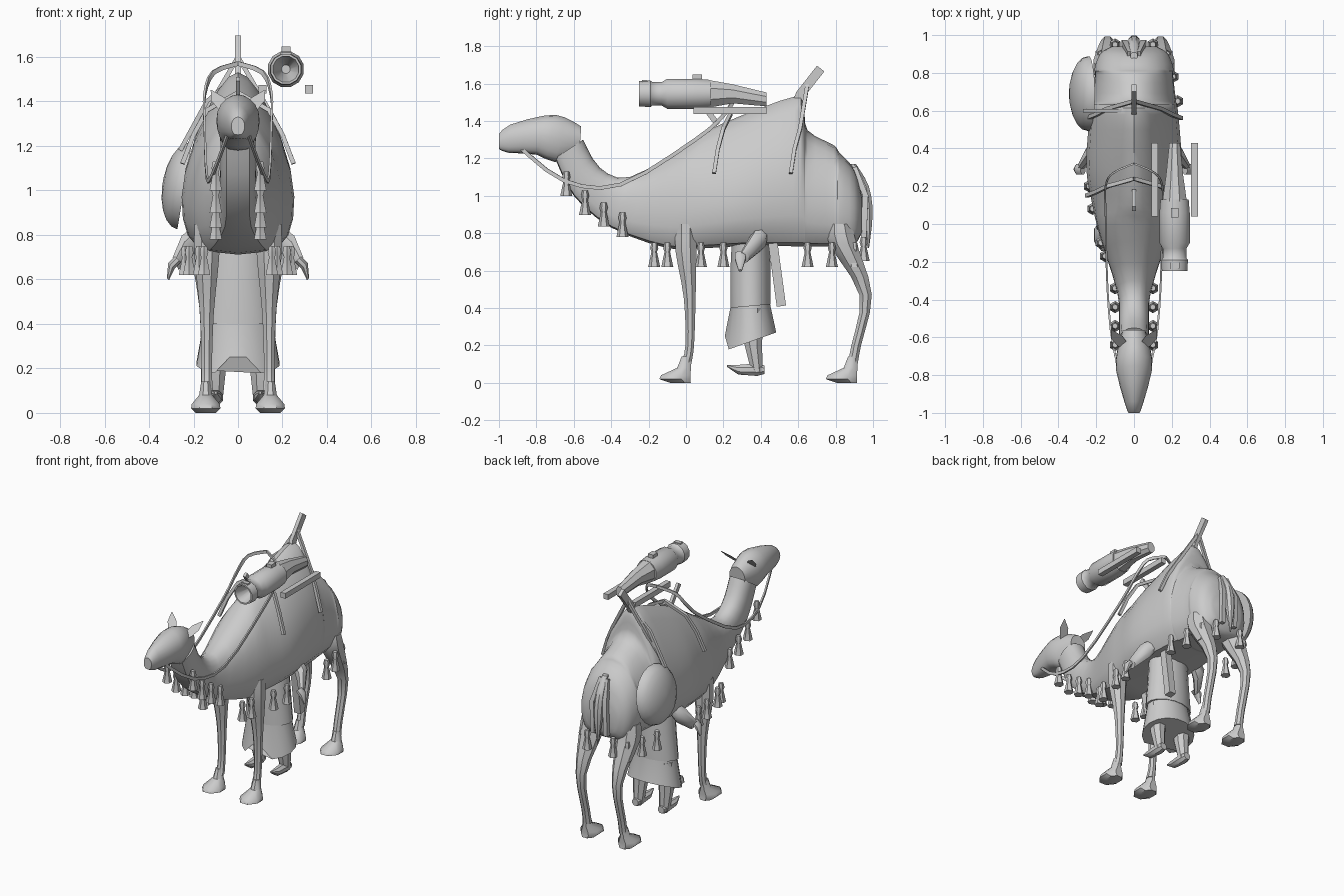
import bpy, bmesh, math
from mathutils import Vector

if "Cube" in bpy.data.objects:
    bpy.data.objects.remove(bpy.data.objects["Cube"])

colour = (0.6, 0.6, 0.6, 1)
grey = bpy.data.materials.new("plain_grey")
grey.use_nodes = True
grey.diffuse_color = colour
grey.node_tree.nodes["Principled BSDF"].inputs["Base Color"].default_value = colour

ACROSS, ALONG, UP = Vector((1, 0, 0)), Vector((0, 1, 0)), Vector((0, 0, 1))


def loft(name, rings, smooth_angle=40):
    """Skin a list of equal-sized rings and cap both ends."""
    mesh_data = bmesh.new()
    rows = [[mesh_data.verts.new(point) for point in ring] for ring in rings]
    for lower, upper in zip(rows, rows[1:]):
        for i in range(len(lower)):
            mesh_data.faces.new((lower[i - 1], lower[i], upper[i], upper[i - 1]))
    mesh_data.faces.new(rows[0])
    mesh_data.faces.new(rows[-1])
    bmesh.ops.recalc_face_normals(mesh_data, faces=mesh_data.faces)
    mesh = bpy.data.meshes.new(name)
    mesh_data.to_mesh(mesh)
    mesh_data.free()
    mesh.materials.append(grey)
    part = bpy.data.objects.new(name, mesh)
    bpy.context.collection.objects.link(part)
    bpy.ops.object.select_all(action="DESELECT")
    part.select_set(True)
    bpy.context.view_layer.objects.active = part
    bpy.ops.object.shade_smooth_by_angle(angle=math.radians(smooth_angle))
    return part


def smoothed(rows, steps=3):
    """Insert rows along a smooth curve through the given rows."""
    rows = [Vector(row) for row in rows]
    result = []
    for i, (start, end) in enumerate(zip(rows, rows[1:])):
        before = rows[max(i - 1, 0)]
        after = rows[min(i + 2, len(rows) - 1)]
        leave, arrive = (end - before) / 2, (after - start) / 2
        for step in range(steps):
            t = step / steps
            ease = t * t * (3 - 2 * t)
            result.append(start.lerp(end, ease) + leave * t * (1 - t) ** 2
                          - arrive * t * t * (1 - t))
    return result + [rows[-1]]


def ellipse(centre, half_width, half_depth, sides=8):
    angles = [math.tau * (i + 0.5) / sides for i in range(sides)]
    return [Vector(centre) + half_width * math.cos(a) + half_depth * math.sin(a) for a in angles]


def limb(name, x, rows, depth=ALONG, sides=8):
    """Round part from rows of y, z and radius, level unless depth is turned."""
    return loft(name, [ellipse((x, y, z), ACROSS * r, depth * r, sides) for y, z, r in rows])


def strap(name, path, width, thickness, reference=UP):
    """Flat band along a path."""
    path = [Vector(point) for point in path]
    rings = []
    for i, point in enumerate(path):
        tangent = path[min(i + 1, len(path) - 1)] - path[max(i - 1, 0)]
        side = tangent.cross(reference).normalized()
        face = side.cross(tangent).normalized() * width / 2
        side *= thickness / 2
        rings.append([point + side + face, point - side + face,
                      point - side - face, point + side - face])
    return loft(name, rings, 30)


def box(name, centre, width, length, height):
    centre, reach = Vector(centre), ALONG * length / 2
    across, up = ACROSS * width / 2, UP * height / 2
    corners = (across + up, across - up, -across - up, up - across)
    return loft(name, [[centre + end + c for c in corners] for end in (-reach, reach)], 30)


def section(bottom_y, bottom_z, top_y, top_z, half, taper, drape=.35):
    """Symmetric outline that narrows upwards by the taper; low drape squares the hem."""
    ring = []
    for i in range(20):
        angle = math.tau * i / 20
        height = (1 - math.cos(angle)) / 2
        swell = math.copysign(abs(math.sin(angle)) ** (drape + height / 2), math.sin(angle))
        ring.append((half * swell * (1 - taper * height ** 2),
                     bottom_y + (top_y - bottom_y) * height,
                     bottom_z + (top_z - bottom_z) * height))
    return ring


# Draped neck, body and saddle hump with a stepped rear edge
loft("draped_body", [section(*row) for row in smoothed((
    (-.7, 1.2, -.55, 1.3, .08, 0),
    (-.6, 1, -.46, 1.15, .08, 0),
    (-.4, .83, -.3, 1.1, .09, 0),
    (-.1, .72, 0, 1.27, .19, .2),
    (.1, .72, .1, 1.34, .24, .5),
    (.3, .73, .3, 1.43, .28, .6),
    (.57, .73, .58, 1.53, .26, .6),
    (.63, .73, .63, 1.48, .25, .6),
    (.65, .73, .65, 1.35, .24, .4),
    (.79, .73, .79, 1.27, .22, .3),
    (.82, .73, .82, 1.23, .22, .2),
    (.9, .74, .9, 1.14, .19, .2),
    (.94, .8, .94, 1, .12, 0)))])

# Head
loft("head", [section(*row, 0, .6) for row in smoothed((
    (-.57, 1.23, -.56, 1.37, .06),
    (-.7, 1.18, -.65, 1.42, .09),
    (-.8, 1.22, -.75, 1.43, .095),
    (-.95, 1.23, -.94, 1.38, .05),
    (-1, 1.25, -1, 1.33, .03)), 2)])


def foot(name, x, heel):
    """Flat pad spreading forward from the heel."""
    loft(name, [ellipse((x, heel - spread, z), ACROSS * spread * .8, ALONG * spread)
                for z, spread in ((.14, .028), (.08, .04), (.04, .085), (.02, .09), (0, .06))])


def tassel(name, x, y, top):
    limb(name, x, [(y, top - drop, radius) for drop, radius in (
        (0, .015), (.03, .022), (.05, .015), (.13, .032))], sides=6)


for side, s in (("left", 1), ("right", -1)):
    # Ears
    loft(side + "_ear", [ellipse((s * x, y, z), ACROSS * r, (ALONG + UP) * r / 2)
                         for x, y, z, r in ((.06, -.64, 1.37, .03), (.09, -.6, 1.41, .033),
                                            (.12, -.56, 1.45, .003))])

    # Animal legs
    limb(side + "_front_leg", s * .14, smoothed((
        (0, .85, .06), (0, .7, .06), (.02, .45, .034), (.02, .2, .025), (0, .1, .03))))
    limb(side + "_hind_leg", s * .14, smoothed((
        (.82, .85, .07), (.84, .74, .08), (.96, .47, .036), (.91, .2, .028), (.89, .1, .03))))
    foot(side + "_front_foot", s * .145, .03)
    foot(side + "_hind_foot", s * .145, .92)

    # Reins run from the mouth to a round arch over the saddle
    strap(side + "_rein", smoothed([(s * x, y, z) for x, y, z in (
        (.04, -.9, 1.27), (.11, -.65, 1.08), (.14, -.35, 1.06), (.15, .05, 1.3),
        (.15, .2, 1.43), (.11, .27, 1.53), (0, .32, 1.57))]), .02, .01)

    # Tassels along the neck, the curved hem and the rump
    for i in range(4):
        tassel(f"{side}_neck_tassel_{i}", s * .1, -.64 + i * .1, 1.13 - .22 * (i / 3) ** .7)
    for i, y in enumerate((-.17, -.1, .08, .2, .65, .78, .9)):
        tassel(f"{side}_hem_tassel_{i}", s * (.25 - .3 * (y - .4) ** 2), y, .75)
    tassel(side + "_rump_tassel", s * .1, .95, .78)

    # Saddle girths
    for place, y, top in (("front", .17, 1.44), ("rear", .58, 1.6)):
        strap(f"{side}_{place}_girth", [(0, y + .07, top), (s * .14, y + .03, 1.36),
                                        (s * .2, y, 1.25), (s * .25, y - .02, 1.12)],
              .02, .02, ALONG)

    # Rider arms with curled hands
    loft(side + "_arm", [ellipse((s * x, y, z), ALONG * r, (UP + ACROSS * s / 2) * r)
                         for x, y, z, r in ((.18, .4, .8, .04), (.23, .38, .75, .05),
                                            (.28, .31, .67, .03))])
    loft(side + "_hand", [ellipse((s * x, .29, z), ALONG * r, (UP + ACROSS * s) * r / 2)
                          for x, z, r in ((.27, .69, .03), (.3, .66, .03), (.315, .6, .01))])

    # Rider legs and upturned shoes
    limb(side + "_rider_leg", s * .1, ((.36, .4, .06), (.36, .2, .05), (.38, .06, .034)))
    limb(side + "_rider_shoe", s * .1, (
        (.42, .07, .025), (.38, .07, .036), (.28, .07, .028), (.22, .09, .006)), UP)

    # Tail side locks
    strap(side + "_tail_lock", [(s * .02, .9, 1.15), (s * .05, .96, 1), (s * .05, .95, .78)],
          .03, .03, ACROSS)

# Tail
limb("tail", 0, smoothed((
    (.89, 1.17, .02), (.95, 1.05, .03), (.97, .9, .03), (.975, .72, .004))))


def robe(name, rows):
    """Cloth tube whose hem slopes down to the front."""
    return loft(name, [ellipse((0, .345, z), ACROSS * width, ALONG * depth + UP * slope, 16)
                       for z, width, depth, slope in rows])


# Rider robe with a raised front hem under a shorter tunic
skirt = robe("robe_skirt", ((.8, .13, .1, 0), (.45, .15, .1, 0), (.22, .19, .14, .05)))
for vertex in skirt.data.vertices:
    if vertex.co.z < .3 and vertex.co.y < .35 and abs(vertex.co.x) < .08:
        vertex.co.z += .08
robe("robe_tunic", ((.8, .14, .1, 0), (.6, .15, .11, 0), (.41, .17, .11, .01)))
strap("scabbard", [(.12, .46, .78), (.12, .51, .41)], .05, .05, ALONG)

# Saddle horns
strap("front_horn", [(0, .17, 1.38), (0, .08, 1.5)], .02, .03, ACROSS)
strap("rear_horn", [(0, .57, 1.42), (0, .61, 1.54), (0, .72, 1.68)], .025, .05, ACROSS)
strap("shield_strap", [(0, .6, 1.52), (-.14, .6, 1.4), (-.26, .6, 1.18)], .02, .02, ALONG)

# Domed shield leaning against the flank
lean = (UP + ACROSS / 6).normalized()
outward = ALONG.cross(-lean)
dome = []
for i in range(6):
    angle = math.radians(i * 17)
    radius = .2 * math.cos(angle)
    centre = Vector((-.24, .69, 1.02)) + outward * .1 * math.sin(angle)
    dome.append(ellipse(centre, ALONG * radius, lean * radius, 20))
loft("shield", dome)

# Launcher with a hollow muzzle and a tapering stock
gun_x, gun_z = .215, 1.545
limb("launcher_barrel", gun_x, [(y, gun_z, radius) for y, radius in (
    (-.12, .02), (-.25, .06), (-.25, .07), (-.19, .073), (-.18, .065), (-.13, .065),
    (-.1, .083), (.06, .083), (.13, .077))], UP, 12)
loft("launcher_stock", [ellipse((gun_x, y, z), ACROSS * width, UP * height)
                        for y, z, width, height in (
    (.12, gun_z, .07, .08), (.25, gun_z, .05, .055), (.43, 1.515, .03, .04))], 30)
box("launcher_sight", (gun_x, .06, 1.635), .04, .05, .025)
box("launcher_lug", (gun_x, -.22, 1.61), .05, .03, .02)
for name, x in (("outer_rail", .32), ("inner_rail", .11)):
    box(name, (x, .235, 1.455), .036, .39, .037)
